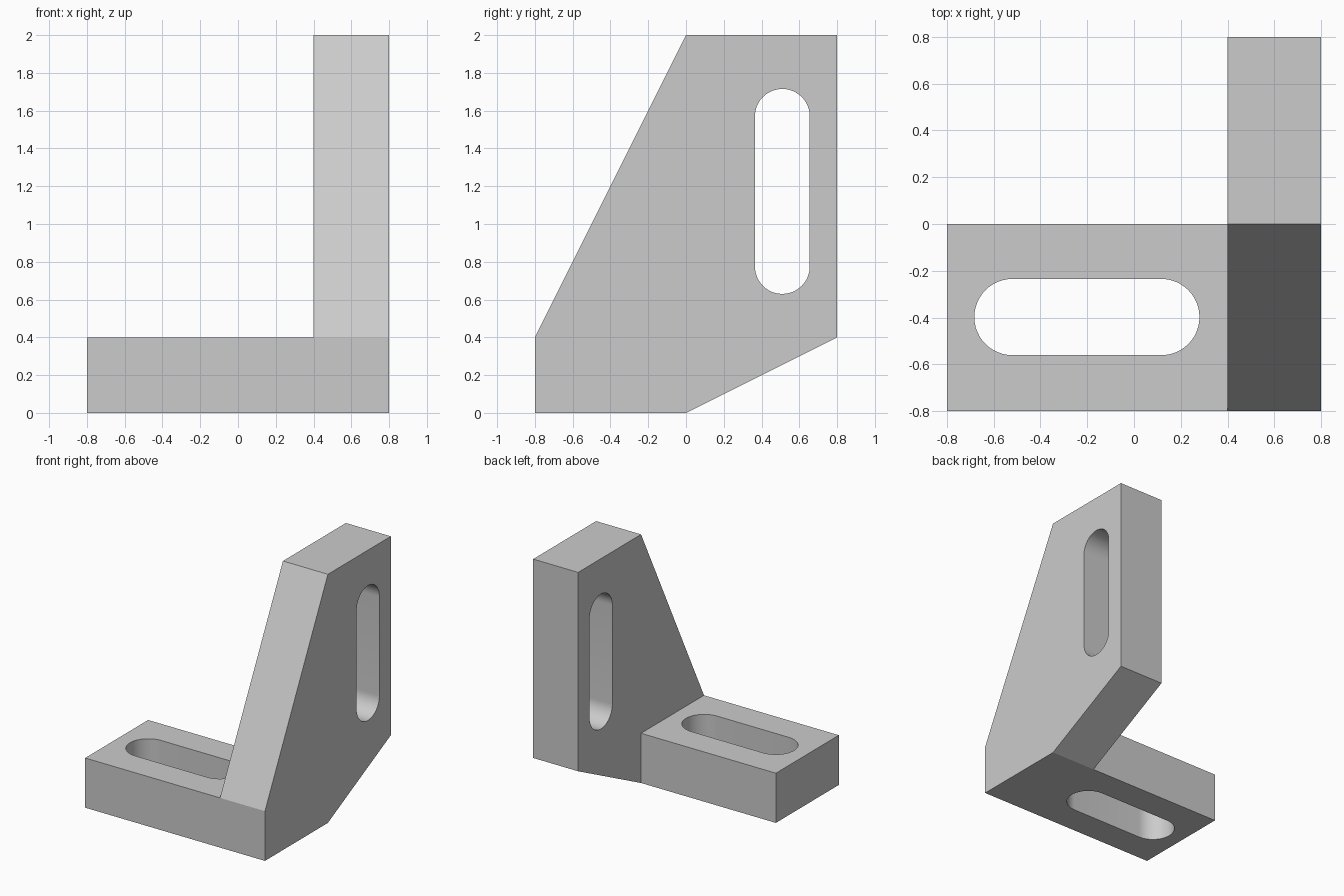
import bpy
import bmesh
from math import cos, sin, pi, radians
from mathutils import Vector

cube = bpy.data.objects.get("Cube")
if cube:
    bpy.data.objects.remove(cube, do_unlink=True)

# One plain grey for the whole part
grey = bpy.data.materials.new("light_grey")
grey.use_nodes = True
colour = (0.6, 0.6, 0.6, 1.0)
grey.diffuse_color = colour
grey.node_tree.nodes["Principled BSDF"].inputs["Base Color"].default_value = colour


def prism(name, outline, depth):
    """Extrude a closed 3D outline along the depth vector."""
    bm = bmesh.new()
    face = bm.faces.new([bm.verts.new(p) for p in outline])
    result = bmesh.ops.extrude_face_region(bm, geom=[face], use_keep_orig=True)
    moved = [v for v in result["geom"] if isinstance(v, bmesh.types.BMVert)]
    bmesh.ops.translate(bm, verts=moved, vec=Vector(depth))
    bmesh.ops.recalc_face_normals(bm, faces=bm.faces)
    mesh = bpy.data.meshes.new(name)
    bm.to_mesh(mesh)
    bm.free()
    mesh.materials.append(grey)
    obj = bpy.data.objects.new(name, mesh)
    bpy.context.collection.objects.link(obj)
    return obj


def slot_outline(start, end, middle, radius, steps=24):
    """Long rounded slot as (along, across) points."""
    points = []
    for centre, turn in ((end, -pi / 2), (start, pi / 2)):
        for i in range(steps + 1):
            a = turn + pi * i / steps
            points.append((centre + radius * cos(a), middle + radius * sin(a)))
    return points


def combine(target, tool, operation):
    """Apply a boolean and discard the tool."""
    tool.hide_render = True
    mod = target.modifiers.new(operation.lower(), 'BOOLEAN')
    mod.operation = operation
    mod.solver = 'EXACT'
    mod.object = tool
    bpy.context.view_layer.objects.active = target
    bpy.ops.object.modifier_apply(modifier=mod.name)
    bpy.data.objects.remove(tool, do_unlink=True)


# Upright plate with sloped front and chamfered underside
side = [(-0.8, 0), (0, 0), (0.8, 0.4), (0.8, 2), (0, 2), (-0.8, 0.4)]
bracket = prism("angle_bracket", [(0.4, y, z) for y, z in side], (0.4, 0, 0))

# Foot block joined to the plate
foot = [(-0.8, -0.8), (0.6, -0.8), (0.6, 0), (-0.8, 0)]
combine(bracket, prism("foot", [(x, y, 0) for x, y in foot], (0, 0, 0.4)), 'UNION')

# Upright slot through the plate
upright = slot_outline(0.775, 1.57, 0.51, 0.145)
combine(bracket, prism("plate_slot", [(0.2, y, z) for z, y in upright], (0.8, 0, 0)),
        'DIFFERENCE')

# Lengthwise slot through the foot
lengthwise = slot_outline(-0.52, 0.117, -0.398, 0.163)
combine(bracket, prism("foot_slot", [(x, y, -0.2) for x, y in lengthwise], (0, 0, 0.8)),
        'DIFFERENCE')

# Smooth slot ends, crisp edges elsewhere
bpy.ops.object.select_all(action='DESELECT')
bracket.select_set(True)
bpy.context.view_layer.objects.active = bracket
bpy.ops.object.shade_smooth_by_angle(angle=radians(20))
